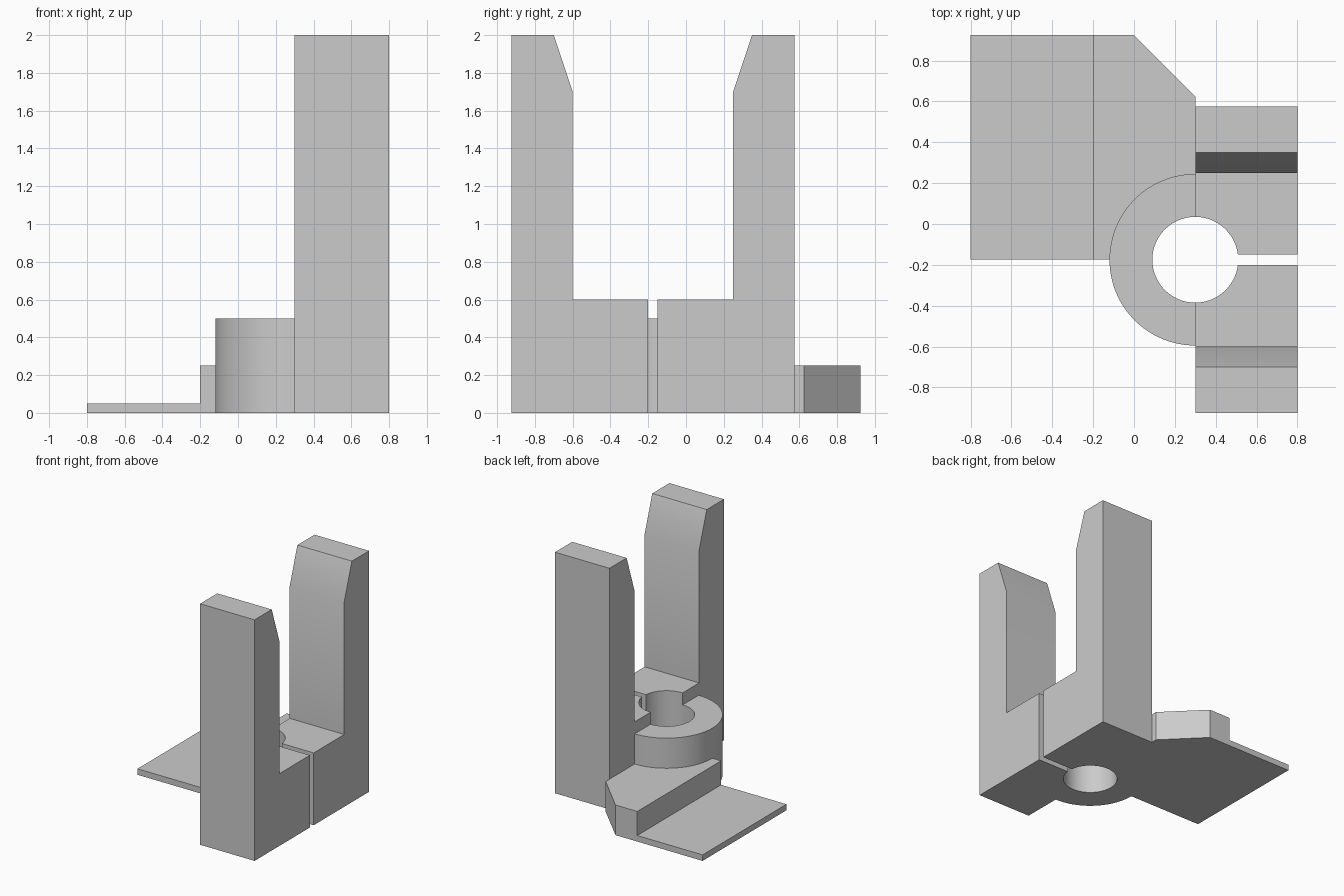
import bpy, bmesh
from math import pi, sin, cos, asin, radians
from mathutils import Vector

cube = bpy.data.objects.get("Cube")
if cube:
    bpy.data.objects.remove(cube, do_unlink=True)

grey = bpy.data.materials.new("plain grey")
grey.use_nodes = True
color = (0.6, 0.6, 0.6, 1)
grey.diffuse_color = color
grey.node_tree.nodes["Principled BSDF"].inputs["Base Color"].default_value = color

CX, CY = 0.3, -0.175          # bore centre
BORE, RING = 0.21, 0.42       # bore and collar radii
SLOT = 0.025                  # half width of the clamp slot
BACK = 0.925


def arc(radius, start, end, steps):
    """Points on a circle about the bore centre."""
    angles = [start + (end - start) * i / steps for i in range(steps + 1)]
    return [(CX + radius * cos(a), CY + radius * sin(a)) for a in angles]


def prism(name, outline, low, high, along_x=False):
    """Extrude an outline up z, or a y-z profile along x."""
    bm = bmesh.new()
    place = (lambda p: (low, *p)) if along_x else (lambda p: (*p, low))
    face = bm.faces.new([bm.verts.new(place(p)) for p in outline])
    extruded = bmesh.ops.extrude_face_region(bm, geom=[face])["geom"]
    depth = high - low
    bmesh.ops.translate(bm, verts=[v for v in extruded if isinstance(v, bmesh.types.BMVert)],
                        vec=Vector((depth, 0, 0) if along_x else (0, 0, depth)))
    bmesh.ops.recalc_face_normals(bm, faces=bm.faces)
    mesh = bpy.data.meshes.new(name)
    bm.to_mesh(mesh)
    bm.free()
    mesh.materials.append(grey)
    obj = bpy.data.objects.new(name, mesh)
    bpy.context.collection.objects.link(obj)
    return obj


# Thin mounting plate
prism("mounting_plate", [(-0.8, CY), (-0.2, CY), (-0.2, BACK), (-0.8, BACK)], 0, 0.05)

# Raised step that wraps the collar, with a chamfered corner
prism("raised_step", [(-0.2, CY)] + arc(RING, pi, pi / 2, 32)
      + [(CX, 0.625), (0, BACK), (-0.2, BACK)], 0, 0.25)

# Half-round collar
prism("collar", arc(RING, pi / 2, 1.5 * pi, 64) + arc(BORE, 1.5 * pi, pi / 2, 64), 0, 0.5)

# Clamp jaws with tall bevelled posts
jaws = prism("clamp_jaws", [(-BACK, 0), (0.575, 0), (0.575, 2), (0.35, 2), (0.25, 1.7),
                            (0.25, 0.6), (-0.6, 0.6), (-0.6, 1.7), (-0.7, 2), (-BACK, 2)],
             CX, 0.8, along_x=True)

# Keyhole cutter: bore and slot
edge = asin(SLOT / BORE)
cutter = prism("keyhole_cutter", arc(BORE, edge, 2 * pi - edge, 96)
               + [(1, CY - SLOT), (1, CY + SLOT)], -0.2, 0.8)
cutter.hide_render = True
cut = jaws.modifiers.new("keyhole", "BOOLEAN")
cut.operation = "DIFFERENCE"
cut.solver = "EXACT"
cut.object = cutter
bpy.context.view_layer.update()
jaws.data = bpy.data.meshes.new_from_object(
    jaws.evaluated_get(bpy.context.evaluated_depsgraph_get()))
jaws.modifiers.clear()
bpy.data.objects.remove(cutter, do_unlink=True)

# Smooth the curved walls and keep corners sharp
for name in ("mounting_plate", "raised_step", "collar", "clamp_jaws"):
    bpy.ops.object.select_all(action="DESELECT")
    part = bpy.data.objects[name]
    part.select_set(True)
    bpy.context.view_layer.objects.active = part
    bpy.ops.object.shade_smooth_by_angle(angle=radians(30))
